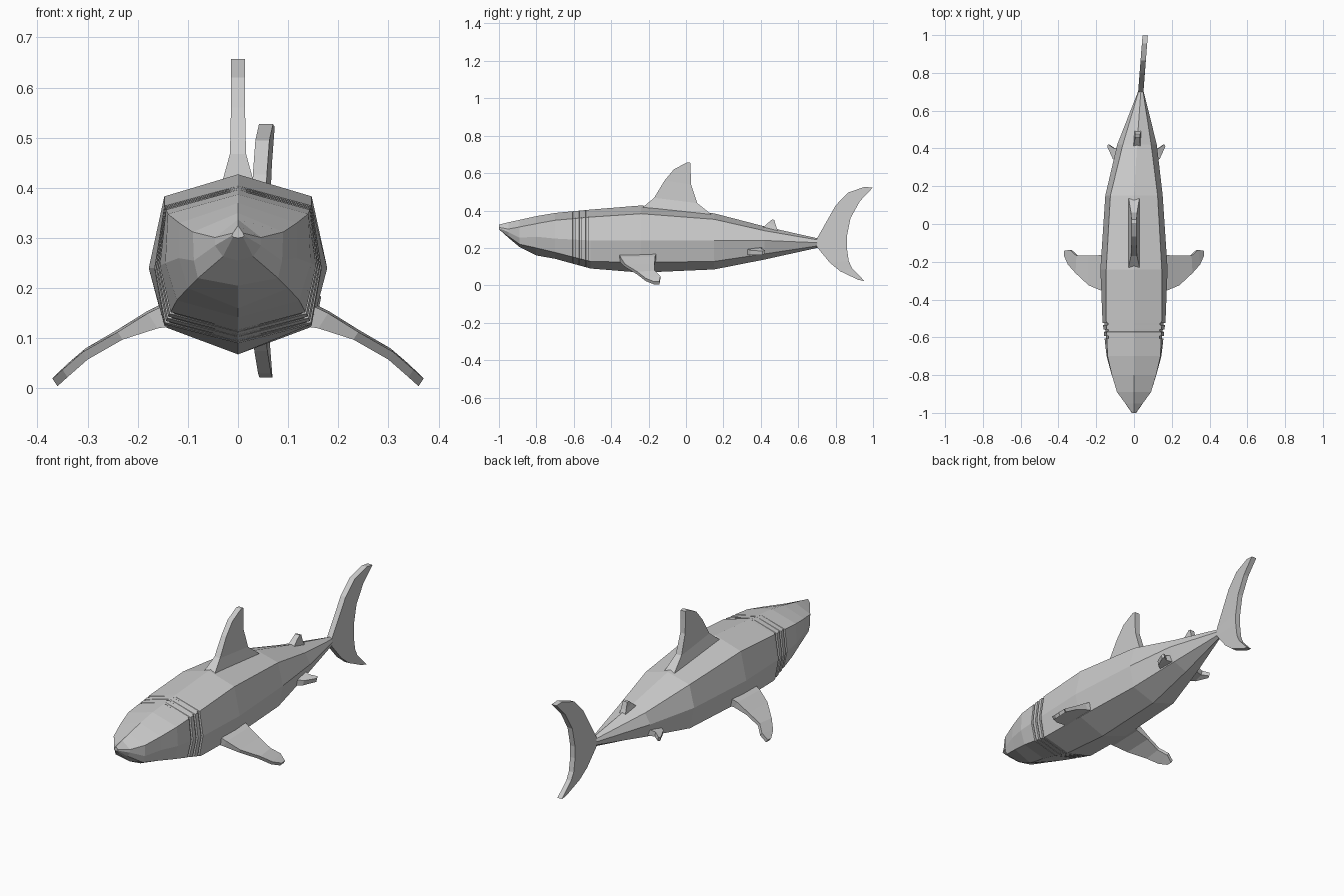
import bpy, bmesh
from mathutils import Vector


def loft(name, rings):
    """Skin a list of equal-sized point rings and cap both ends."""
    bm = bmesh.new()
    loops = [[bm.verts.new(p) for p in r] for r in rings]
    n = len(loops[0])
    for a, b in zip(loops, loops[1:]):
        for i in range(n):
            j = (i + 1) % n
            bm.faces.new((a[i], a[j], b[j], b[i]))
    bm.faces.new(loops[0])
    bm.faces.new(loops[-1])
    bmesh.ops.recalc_face_normals(bm, faces=bm.faces)
    me = bpy.data.meshes.new(name)
    bm.to_mesh(me)
    bm.free()
    ob = bpy.data.objects.new(name, me)
    bpy.context.collection.objects.link(ob)
    return ob


def bend(y):
    """Sideways swing of the tail."""
    return 0.0 if y < 0.15 else 0.036 * ((y - 0.15) / 0.55) ** 1.15


def blade(name, stations, normal):
    """Fin from (leading point, trailing point, half thickness) stations."""
    n = Vector(normal).normalized()
    rings = []
    for lead, trail, t in stations:
        a, b = Vector(lead), Vector(trail)
        rings.append([a + n * t, b + n * t, b - n * t, a - n * t])
    return loft(name, rings)


def upright(name, rows):
    """Vertical fin: rows of lead y, z, trail y, z, half thickness."""
    return blade(name, [((bend(a), a, b), (bend(c), c, d), t)
                        for a, b, c, d, t in rows], (1, 0, 0))


# Body sections: y, top z, shoulder x z, flank x z, lower x z, belly z
S = [
    (-1.00, .325, .010, .310, .012, .305, .010, .302, .300),
    (-.95, .337, .046, .301, .046, .285, .030, .263, .255),
    (-.89, .350, .090, .312, .088, .255, .080, .220, .205),
    (-.80, .370, .117, .330, .118, .260, .100, .200, .160),
    (-.70, .387, .140, .348, .145, .250, .122, .176, .142),
    (-.51, .405, .147, .365, .167, .240, .147, .128, .090),
    (-.24, .427, .147, .383, .178, .240, .147, .123, .068),
    (.15, .385, .125, .353, .152, .240, .128, .128, .085),
    (.42, .315, .075, .292, .105, .240, .075, .168, .138),
    (.71, .250, .010, .242, .012, .228, .010, .212, .202),
]


def gill(y, inset):
    """Section between head and trunk with its sides pulled in."""
    k = (y + .70) / .19
    s = [a + (b - a) * k for a, b in zip(S[4], S[5])]
    for i in (2, 4, 6):
        s[i] -= inset
    return s


# Three gill slits as narrow steps
gills = []
for y in (-.605, -.57, -.535):
    gills += [gill(y - .001, 0), gill(y, .009), gill(y + .011, .009), gill(y + .012, 0)]

rings = []
for y, top, sx, sz, mx, mz, lx, lz, bot in S[:5] + gills + S[5:]:
    c = bend(y)
    rings.append([(c, y, top), (c + sx, y, sz), (c + mx, y, mz), (c + lx, y, lz),
                  (c, y, bot), (c - lx, y, lz), (c - mx, y, mz), (c - sx, y, sz)])
loft("body", rings)

# Fins on the back
upright("dorsal_fin", [
    (-.24, .410, .16, .360, .032),
    (-.17, .468, .06, .440, .016),
    (-.115, .56, .027, .540, .014),
    (-.065, .62, .025, .610, .014),
    (.005, .657, .025, .655, .014)])
upright("rear_dorsal_fin", [
    (.40, .300, .50, .275, .020),
    (.44, .335, .482, .315, .014),
    (.46, .352, .472, .350, .013)])

# Crescent tail
upright("tail_fin", [
    (.955, .527, .998, .522, .014),
    (.865, .495, .93, .450, .014),
    (.80, .427, .88, .360, .014),
    (.70, .250, .86, .260, .014),
    (.70, .205, .86, .200, .014),
    (.77, .120, .87, .130, .014),
    (.825, .075, .888, .092, .013),
    (.92, .030, .955, .022, .013)])

# Paired side fins
for side, s in (("left", -1), ("right", 1)):
    blade(side + "_pectoral_fin", [
        ((s * .12, -.36, .150), (s * .12, -.155, .155), .026),
        ((s * .17, -.35, .135), (s * .17, -.165, .140), .018),
        ((s * .235, -.325, .105), (s * .235, -.168, .110), .009),
        ((s * .305, -.26, .065), (s * .30, -.168, .072), .009),
        ((s * .345, -.215, .030), (s * .335, -.137, .042), .009),
        ((s * .365, -.17, .012), (s * .365, -.142, .013), .009)],
        (s * .55, 0, .85))
    c = .012
    blade(side + "_pelvic_fin", [
        ((c + s * .07, .31, .180), (c + s * .07, .41, .190), .018),
        ((c + s * .122, .345, .175), (c + s * .115, .40, .185), .013),
        ((c + s * .152, .41, .173), (c + s * .147, .422, .178), .010)],
        (s * .2, 0, 1))
